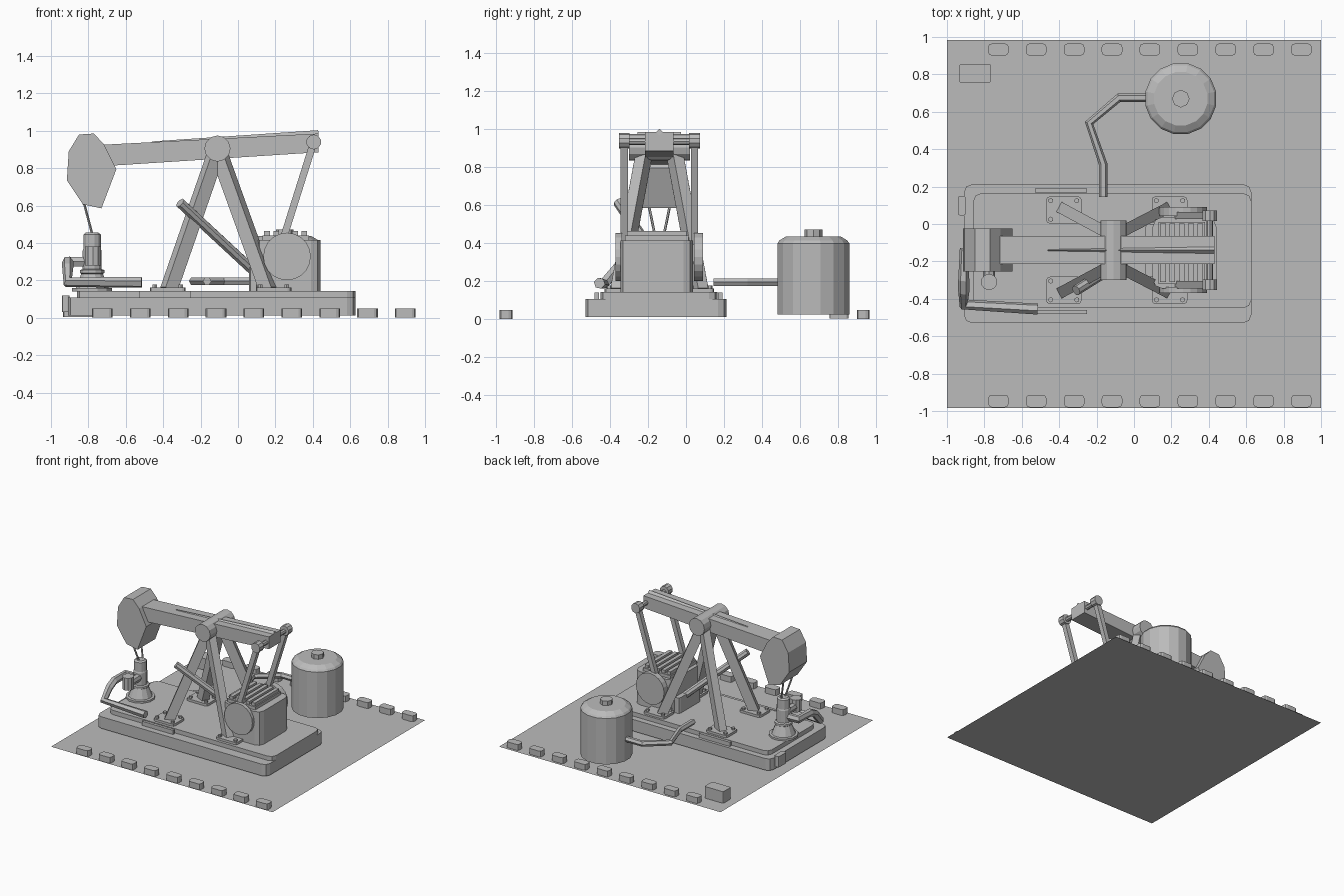
import bpy, bmesh, math
from mathutils import Vector, Matrix

cube = bpy.data.objects.get("Cube")
if cube:
    bpy.data.objects.remove(cube, do_unlink=True)

GREY = (0.5, 0.5, 0.5, 1)
mat = bpy.data.materials.new("plain grey")
mat.use_nodes = True
mat.diffuse_color = GREY
mat.node_tree.nodes["Principled BSDF"].inputs["Base Color"].default_value = GREY
MID = -0.14  # centre line of the pump in y


def finish(name, bm):
    bmesh.ops.recalc_face_normals(bm, faces=bm.faces)
    me = bpy.data.meshes.new(name)
    bm.to_mesh(me)
    bm.free()
    me.materials.append(mat)
    ob = bpy.data.objects.new(name, me)
    bpy.context.collection.objects.link(ob)
    return ob


def box(name, x, y, z, corner=0):
    """Box from (min, max) pairs; corner rounds the upright edges."""
    bm = bmesh.new()
    bmesh.ops.create_cube(bm, size=1)
    for v in bm.verts:
        v.co = [lo + (c + 0.5) * (hi - lo) for c, (lo, hi) in zip(v.co, (x, y, z))]
    if corner:
        up = [e for e in bm.edges if abs(e.verts[0].co.z - e.verts[1].co.z) > 1e-4]
        bmesh.ops.bevel(bm, geom=up, offset=corner, segments=2, profile=0.5, affect='EDGES')
    return finish(name, bm)


def rod(name, a, b, r, sides=8, r2=None):
    """Cylinder or cone from point a to point b."""
    a, b = Vector(a), Vector(b)
    d = b - a
    m = Matrix.Translation((a + b) / 2) @ d.to_track_quat('Z', 'Y').to_matrix().to_4x4()
    bm = bmesh.new()
    bmesh.ops.create_cone(bm, cap_ends=True, segments=sides, radius1=r,
                          radius2=r if r2 is None else r2, depth=d.length, matrix=m)
    return finish(name, bm)


def bar(name, a, b, w, t):
    """Rectangular beam from point a to point b."""
    a, b = Vector(a), Vector(b)
    d = b - a
    m = Matrix.Translation((a + b) / 2) @ d.to_track_quat('Z', 'Y').to_matrix().to_4x4()
    bm = bmesh.new()
    bmesh.ops.create_cube(bm, size=1, matrix=m @ Matrix.Diagonal((w, t, d.length, 1)))
    return finish(name, bm)


def prism(name, profile, y0, y1):
    """Side profile in x, z extruded across y."""
    bm = bmesh.new()
    face = bm.faces.new([bm.verts.new((x, y0, z)) for x, z in profile])
    ext = bmesh.ops.extrude_face_region(bm, geom=[face])
    moved = [v for v in ext["geom"] if isinstance(v, bmesh.types.BMVert)]
    bmesh.ops.translate(bm, vec=(0, y1 - y0, 0), verts=moved)
    return finish(name, bm)


def lathe(name, x, y, profile, sides):
    """Round part from stacked (radius, height) rings."""
    bm = bmesh.new()
    rings = []
    for r, z in profile:
        rings.append([bm.verts.new((x + r * math.cos(t), y + r * math.sin(t), z))
                      for t in (2 * math.pi * (i + 0.5) / sides for i in range(sides))])
    for lo, hi in zip(rings, rings[1:]):
        for i in range(sides):
            j = (i + 1) % sides
            bm.faces.new((lo[i], lo[j], hi[j], hi[i]))
    bm.faces.new(rings[0])
    bm.faces.new(rings[-1])
    return finish(name, bm)


def pipe(name, points, r):
    cu = bpy.data.curves.new(name, 'CURVE')
    cu.dimensions = '3D'
    cu.bevel_depth = r
    cu.bevel_resolution = 1
    cu.use_fill_caps = True
    sp = cu.splines.new('POLY')
    sp.points.add(len(points) - 1)
    for p, co in zip(sp.points, points):
        p.co = (*co, 1)
    sp.use_smooth = False
    cu.materials.append(mat)
    ob = bpy.data.objects.new(name, cu)
    bpy.context.collection.objects.link(ob)


# Ground sheet with its edge blocks
bm = bmesh.new()
bmesh.ops.create_grid(bm, x_segments=1, y_segments=1, size=1)
bmesh.ops.scale(bm, vec=(1, 0.983, 1), verts=bm.verts)
finish("ground_sheet", bm)
for i in range(9):
    cx = -0.725 + 0.2025 * i
    for y in ((-0.98, -0.913), (0.9, 0.965)):
        box("edge_block", (cx - 0.055, cx + 0.055), y, (0.002, 0.05), 0.02)
box("corner_box", (-0.935, -0.765), (0.755, 0.855), (0.005, 0.1), 0.012)

# Concrete base
box("base_slab", (-0.91, 0.628), (-0.53, 0.213), (0.013, 0.108), 0.045)
box("base_top", (-0.86, 0.628), (-0.45, 0.165), (0.1, 0.143), 0.045)
box("base_tab", (-0.942, -0.9), (0.045, 0.15), (0.03, 0.118), 0.012)
for y in (-0.47, 0.18):
    box("base_rail", (-0.53, -0.25), (y - 0.011, y + 0.011), (0.1, 0.142))

# A-frame: legs, foot plates and bolts
for sy in (-1, 1):
    for fx, px in ((-0.37, -0.375), (0.16, 0.19)):
        py = MID + sy * 0.215
        bar("frame_leg", (fx, MID + sy * 0.215, 0.15), (-0.11, MID + sy * 0.075, 0.9), 0.06, 0.075)
        box("foot_plate", (px - 0.095, px + 0.095), (py - 0.073, py + 0.073), (0.135, 0.162), 0.02)
        for dx in (-0.07, 0.07):
            for dy in (-0.05, 0.05):
                rod("foot_bolt", (px + dx, py + dy, 0.155), (px + dx, py + dy, 0.178), 0.014, 6)
rod("pivot_hub", (-0.11, MID - 0.16, 0.905), (-0.11, MID + 0.16, 0.905), 0.07, 12)

# Walking beam, top rod and head
prism("walking_beam", [(-0.73, 0.925), (0.43, 0.985), (0.43, 0.885), (-0.73, 0.81)],
      MID - 0.075, MID + 0.075)
rod("beam_top_rod", (-0.46, MID, 0.925), (0.43, MID, 0.985), 0.018, 4)
prism("beam_head", [(-0.85, 0.98), (-0.77, 0.985), (-0.715, 0.925), (-0.65, 0.795),
                    (-0.73, 0.585), (-0.83, 0.607), (-0.915, 0.735), (-0.905, 0.89)],
      MID - 0.115, MID + 0.115)

# Gearbox with slatted top, cranks and connecting arms
box("gearbox", (0.1, 0.44), (-0.345, 0.037), (0.14, 0.415), 0.05)
box("gearbox_cap", (0.13, 0.38), (-0.32, 0.012), (0.41, 0.44))
for i in range(5):
    x = 0.14 + 0.05 * i
    box("gearbox_slat", (x, x + 0.03), (-0.31, 0.002), (0.43, 0.465))
box("gearbox_mount", (0.06, 0.12), (-0.28, 0.0), (0.14, 0.27), 0.02)
for sy in (-1, 1):
    y = MID + sy * 0.19
    rod("crank_disc", (0.262, y - 0.008, 0.328), (0.262, MID + sy * 0.23, 0.328), 0.127, 20)
    ya = MID + sy * 0.185
    bar("connecting_arm", (0.235, ya, 0.4), (0.405, ya, 0.94), 0.038, 0.038)
    rod("arm_joint", (0.405, ya - 0.028, 0.94), (0.405, ya + 0.028, 0.94), 0.04, 10)
rod("arm_crossbar", (0.405, MID - 0.185, 0.935), (0.405, MID + 0.185, 0.935), 0.018, 8)

# Slanted brace tube
rod("brace_tube", (-0.31, -0.355, 0.615), (0.1, -0.1, 0.235), 0.028, 8)

# Wellhead, cables, valve and outlet pipe
lathe("wellhead", -0.78, -0.145, [(0.11, 0.14), (0.11, 0.158), (0.09, 0.16), (0.06, 0.235),
                                  (0.068, 0.24), (0.068, 0.255), (0.052, 0.26), (0.052, 0.36),
                                  (0.048, 0.37), (0.048, 0.445), (0.035, 0.455)], 12)
for sy in (-1, 1):
    rod("lift_cable", (-0.825, MID + sy * 0.06, 0.62), (-0.78, MID + sy * 0.025, 0.45), 0.007, 6)
rod("valve_stub", (-0.775, MID, 0.32), (-0.775, -0.31, 0.32), 0.032, 8)
rod("valve_body", (-0.775, -0.31, 0.28), (-0.775, -0.31, 0.38), 0.044, 10)
pipe("outlet_pipe", [(-0.78, -0.15, 0.3), (-0.91, -0.15, 0.3), (-0.91, -0.3, 0.3),
                     (-0.91, -0.36, 0.27), (-0.91, -0.43, 0.19), (-0.515, -0.455, 0.19)], 0.03)

# Storage tank and feed pipe
lathe("storage_tank", 0.25, 0.67, [(0.193, 0.025), (0.193, 0.4), (0.182, 0.415), (0.145, 0.437)], 16)
rod("tank_cap", (0.25, 0.67, 0.43), (0.25, 0.67, 0.473), 0.047, 8)
pipe("feed_pipe", [(0.08, 0.675, 0.196), (-0.08, 0.675, 0.196), (-0.24, 0.54, 0.196),
                   (-0.165, 0.32, 0.196), (-0.165, 0.145, 0.196)], 0.023)
